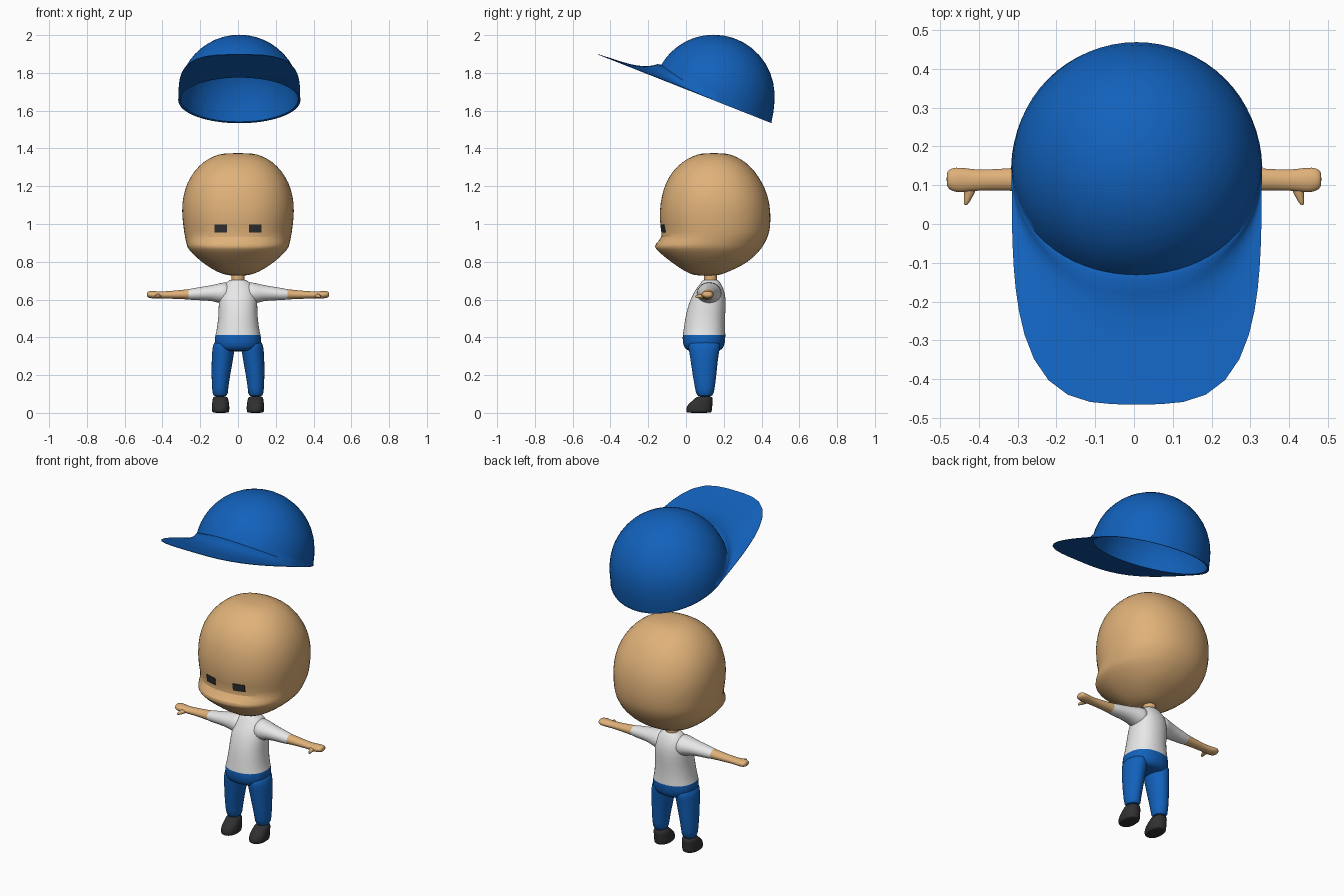
import bpy, bmesh
from math import sin, cos, pi, sqrt, asin
from mathutils import Vector
from mathutils.bvhtree import BVHTree

if "Cube" in bpy.data.objects:
    bpy.data.objects.remove(bpy.data.objects["Cube"])


def material(name, rgb):
    m = bpy.data.materials.new(name)
    m.use_nodes = True
    m.diffuse_color = (*rgb, 1)
    m.node_tree.nodes["Principled BSDF"].inputs["Base Color"].default_value = (*rgb, 1)
    return m


SKIN = material("tan skin", (0.74, 0.44, 0.19))
BLUE = material("blue cloth", (0.006, 0.12, 0.5))
WHITE = material("white cloth", (0.8, 0.8, 0.8))
DARK = material("charcoal", (0.03, 0.03, 0.03))


def finish(bm, name, mats, rule=None, subsurf=0):
    bmesh.ops.recalc_face_normals(bm, faces=bm.faces)
    for f in bm.faces:
        f.material_index = rule(f.calc_center_median()) if rule else 0
    me = bpy.data.meshes.new(name)
    bm.to_mesh(me)
    bm.free()
    ob = bpy.data.objects.new(name, me)
    bpy.context.collection.objects.link(ob)
    for m in mats:
        me.materials.append(m)
    if subsurf:
        ob.modifiers.new("smooth", 'SUBSURF').levels = subsurf
        ob.modifiers["smooth"].render_levels = subsurf
    bpy.context.view_layer.objects.active = ob
    bpy.ops.object.select_all(action='DESELECT')
    ob.select_set(True)
    bpy.ops.object.shade_smooth_by_angle(angle=1.0)
    return ob


def bridge(bm, rings):
    n = len(rings[0])
    for a, b in zip(rings, rings[1:]):
        for i in range(n):
            j = (i + 1) % n
            bm.faces.new((a[i], a[j], b[j], b[i]))


def loft(name, axis, rows, mats, rule=None, side=1, power=2.0, segs=20):
    """Rows of (position along axis, centre u, centre v, half u, half v)."""
    bm = bmesh.new()
    rings = []
    for t, u, v, hu, hv in rows:
        ring = []
        for i in range(segs):
            c, s = cos(2 * pi * i / segs), sin(2 * pi * i / segs)
            r = (abs(c) ** power + abs(s) ** power) ** (-1 / power)
            a, b = u + hu * r * c, v + hv * r * s
            x, y, z = {'x': (t, a, b), 'y': (a, t, b), 'z': (a, b, t)}[axis]
            ring.append(bm.verts.new((x * side, y, z)))
        rings.append(ring)
    bridge(bm, rings)
    bm.faces.new(rings[0])
    bm.faces.new(rings[-1])
    return finish(bm, name, mats, rule, 1)


# Head: height, half width, front y, back y
head_profile = [
    (0.725, 0.05, 0.05, 0.17), (0.745, 0.11, 0.0, 0.22), (0.785, 0.175, -0.06, 0.31),
    (0.83, 0.23, -0.12, 0.365), (0.87, 0.267, -0.165, 0.4), (0.89, 0.273, -0.17, 0.413),
    (0.93, 0.282, -0.122, 0.435), (0.98, 0.29, -0.138, 0.448), (1.07, 0.3, -0.142, 0.45),
    (1.15, 0.292, -0.13, 0.435), (1.22, 0.27, -0.108, 0.405), (1.28, 0.233, -0.072, 0.365),
    (1.33, 0.184, -0.02, 0.315), (1.36, 0.13, 0.035, 0.26), (1.376, 0.075, 0.085, 0.21)]
head = loft("head", 'z', [(z, 0, (f + b) / 2, w, (b - f) / 2) for z, w, f, b in head_profile],
            [SKIN], power=2.25, segs=28)

loft("neck", 'z', [(z, 0, 0.13, 0.036, 0.036) for z in (0.66, 0.7, 0.74, 0.78)], [SKIN])

# Torso: shirt above the waist, trousers below
loft("torso", 'z', [
    (0.325, 0, 0.095, 0.08, 0.07), (0.335, 0, 0.095, 0.112, 0.1), (0.37, 0, 0.094, 0.128, 0.114),
    (0.419, 0, 0.096, 0.12, 0.114), (0.421, 0, 0.096, 0.117, 0.112), (0.5, 0, 0.1, 0.104, 0.106),
    (0.58, 0, 0.113, 0.103, 0.1), (0.64, 0, 0.124, 0.1, 0.083), (0.68, 0, 0.13, 0.078, 0.058),
    (0.7, 0, 0.13, 0.05, 0.044), (0.706, 0, 0.13, 0.038, 0.038)],
    [BLUE, WHITE], lambda c: int(c.z > 0.42), power=2.3)

for side, word in ((1, "left"), (-1, "right")):
    # Sleeve, forearm and hand in one tapering form
    loft(word + "_arm", 'x', [
        (0.04, 0.124, 0.633, 0.072, 0.066), (0.09, 0.122, 0.633, 0.064, 0.056),
        (0.13, 0.12, 0.635, 0.052, 0.043), (0.2, 0.117, 0.631, 0.042, 0.035),
        (0.249, 0.115, 0.628, 0.037, 0.031), (0.251, 0.115, 0.628, 0.034, 0.028),
        (0.32, 0.115, 0.626, 0.029, 0.023), (0.4, 0.113, 0.624, 0.026, 0.018),
        (0.43, 0.113, 0.624, 0.031, 0.02), (0.46, 0.114, 0.626, 0.033, 0.02),
        (0.478, 0.115, 0.627, 0.026, 0.016), (0.483, 0.115, 0.627, 0.014, 0.009)],
        [WHITE, SKIN], lambda c: int(abs(c.x) > 0.25), side)
    loft(word + "_thumb", 'y', [
        (0.1, 0.422, 0.62, 0.022, 0.015), (0.08, 0.424, 0.618, 0.014, 0.012),
        (0.06, 0.43, 0.616, 0.009, 0.009), (0.048, 0.434, 0.615, 0.005, 0.006)],
        [SKIN], side=side, segs=10)
    # Trouser leg and shoe
    loft(word + "_leg", 'z', [
        (0.39, 0.072, 0.097, 0.055, 0.09), (0.34, 0.077, 0.096, 0.06, 0.084),
        (0.29, 0.082, 0.096, 0.058, 0.074), (0.2, 0.091, 0.098, 0.05, 0.064),
        (0.13, 0.095, 0.1, 0.043, 0.052), (0.08, 0.094, 0.1, 0.041, 0.045)],
        [BLUE], side=side)
    loft(word + "_shoe", 'z', [
        (0.09, 0.094, 0.1, 0.038, 0.043), (0.07, 0.093, 0.092, 0.042, 0.05),
        (0.045, 0.092, 0.074, 0.046, 0.066), (0.02, 0.092, 0.069, 0.047, 0.07),
        (0.004, 0.092, 0.069, 0.045, 0.067), (0.0, 0.092, 0.069, 0.038, 0.06)],
        [DARK], side=side, power=2.3)

# Eyes: thin plates laid on the face
bpy.context.view_layer.update()
face = BVHTree.FromObject(head, bpy.context.evaluated_depsgraph_get())
for side, word in ((1, "left"), (-1, "right")):
    bm = bmesh.new()
    layers = []
    for lift in (0.005, -0.002):
        grid = []
        for z in (0.956, 0.976, 0.998):
            row = []
            for k in range(5):
                x = side * (0.058 + 0.0165 * k)
                hit = face.ray_cast(Vector((x, -1, z)), Vector((0, 1, 0)))[0]
                row.append(bm.verts.new((x, hit.y - lift, z)))
            grid.append(row)
        for a, b in zip(grid, grid[1:]):
            for k in range(4):
                bm.faces.new((a[k], a[k + 1], b[k + 1], b[k]))
        layers.append(grid[0] + [grid[1][4]] + grid[2][::-1] + [grid[1][0]])
    bridge(bm, layers)
    finish(bm, word + "_eye", [DARK])

# Cap: dome cut by a tilted plane, blending into a long front brim
CX, CY, CZ, R = 0.007, 0.147, 1.68, 0.322


def plane(y):
    return 1.54 + 0.395 * (0.445 - y)


def dome_point(ang, elev, rad):
    drop = min(elev, 0)
    r = rad * (cos(elev) if elev > 0 else 1 - 0.25 * drop * drop)
    return Vector((CX + r * cos(ang), CY + r * sin(ang), CZ + rad * sin(elev)))


def foot_elevation(ang, rad, lift):
    lo, hi = -0.8, 1.5
    for _ in range(30):
        mid = (lo + hi) / 2
        p = dome_point(ang, mid, rad)
        lo, hi = (mid, hi) if p.z < plane(p.y) + lift else (lo, mid)
    return lo


N, DOME, BRIM = 64, 12, 8
columns = []
for i in range(N):
    ang = 2 * pi * i / N
    c, s = cos(ang), sin(ang)
    front = max(0, -s)
    lift = 0.075 * front
    foot = foot_elevation(ang, R, lift)
    col = [dome_point(ang, pi / 2 + (foot - pi / 2) * k / DOME, R) for k in range(1, DOME + 1)]
    base = col[-1]
    r0 = sqrt((base.x - CX) ** 2 + (base.y - CY) ** 2)
    p = 3.4
    r1 = ((abs(c) / R) ** p + (front / 0.612) ** p) ** (-1 / p) if s < 0 else r0
    r1 = max(r1, r0 + 0.002)
    for k in range(1, BRIM + 1):
        t = (k / BRIM) ** 1.4
        r = r0 + (r1 - r0) * t
        y = CY + r * s
        z = plane(y) + lift * (1 - t) ** 4 + 0.012 * front * (1 - t * t)
        col.append(Vector((CX + r * c, y, z)))
    # Underside of the brim, then the lining
    inner = R - 0.01
    low = foot_elevation(ang, inner, 0)
    edge = dome_point(ang, low, inner)
    tip = col[-1]
    for k in (0, 0.5):
        q = tip.lerp(edge, k)
        q.z = plane(q.y) - 0.003
        col.append(q)
    col += [dome_point(ang, low + (pi / 2 - low) * k / 8, inner) for k in range(8)]
    columns.append(col)

bm = bmesh.new()
rings = [[bm.verts.new(col[k]) for col in columns] for k in range(len(columns[0]))]
bridge(bm, rings)
for ring, rad in ((rings[0], R), (rings[-1], R - 0.01)):
    top = bm.verts.new((CX, CY, CZ + rad))
    for i in range(N):
        bm.faces.new((ring[i], ring[(i + 1) % N], top))
finish(bm, "cap", [BLUE])
